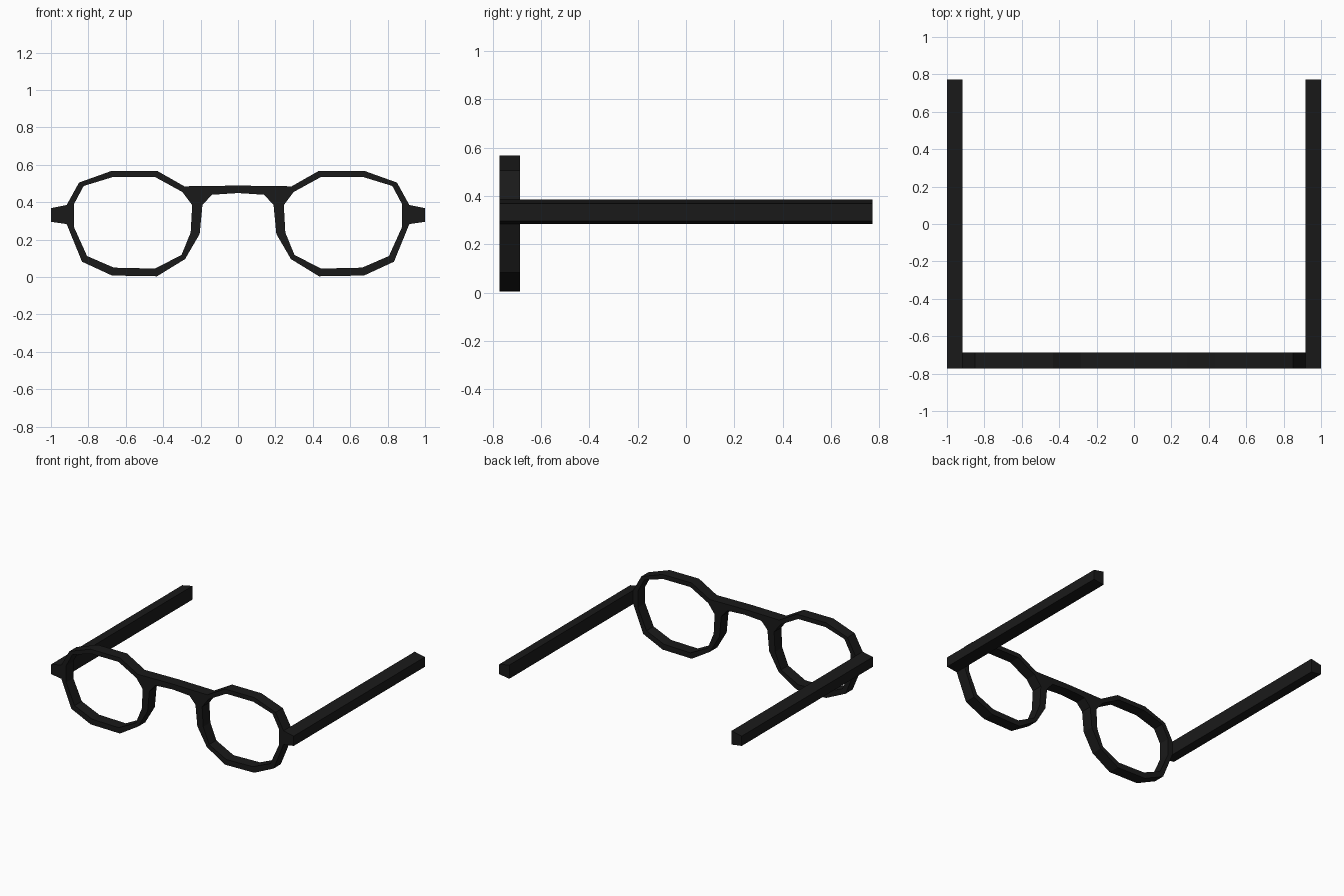
import bpy, bmesh

if "Cube" in bpy.data.objects:
    bpy.data.objects.remove(bpy.data.objects["Cube"])

FRONT, RIM_BACK, TIP = -0.772, -0.687, 0.772

black = bpy.data.materials.new("black_plastic")
black.diffuse_color = (0.01, 0.01, 0.01, 1)
black.use_nodes = True
black.node_tree.nodes["Principled BSDF"].inputs["Base Color"].default_value = black.diffuse_color


def extruded(name, polygons, y0, y1):
    """Polygons in the XZ plane, joined at shared corners and extruded along y."""
    bm = bmesh.new()
    for poly in polygons:
        bm.faces.new([bm.verts.new((x, y0, z)) for x, z in poly])
    bmesh.ops.remove_doubles(bm, verts=bm.verts, dist=0.0005)
    ext = bmesh.ops.extrude_face_region(bm, geom=bm.faces[:], use_keep_orig=True)
    verts = [v for v in ext["geom"] if isinstance(v, bmesh.types.BMVert)]
    bmesh.ops.translate(bm, verts=verts, vec=(0, y1 - y0, 0))
    # leave the mirror plane open so both halves merge cleanly
    caps = [f for f in bm.faces if all(abs(v.co.x) < 0.001 for v in f.verts)]
    bmesh.ops.delete(bm, geom=caps, context="FACES")
    bmesh.ops.recalc_face_normals(bm, faces=bm.faces)
    mesh = bpy.data.meshes.new(name)
    bm.to_mesh(mesh)
    bm.free()
    mesh.materials.append(black)
    obj = bpy.data.objects.new(name, mesh)
    bpy.context.collection.objects.link(obj)
    mirror = obj.modifiers.new("mirror", "MIRROR")
    mirror.use_clip = True
    return obj


# Twelve-sided rim of one lens opening: outer and inner outlines
outer = [(.433, .568), (.674, .568), (.85, .505), (.916, .385), (.916, .283),
         (.834, .082), (.674, .008), (.433, .004), (.283, .096), (.205, .23),
         (.19, .385), (.287, .485)]
inner = [(.444, .535), (.668, .535), (.825, .487), (.877, .39), (.877, .267),
         (.807, .112), (.663, .05), (.444, .045), (.302, .118), (.253, .238),
         (.245, .385), (.298, .455)]
n = len(outer)
front = [[outer[i], outer[(i + 1) % n], inner[(i + 1) % n], inner[i]] for i in range(n)]

# Half of the nose bridge, continuing from the rim
front.append([outer[11], outer[10], (.14, .44), (.14, .487)])
front.append([(.14, .487), (.14, .44), (0, .449), (0, .489)])
extruded("rims_and_bridge", front, FRONT, RIM_BACK)

# Straight temple arms, narrower on the outer side
arm = [(.916, .283), (1, .295), (1, .368), (.916, .385)]
extruded("temple_arms", [arm], FRONT, TIP)
